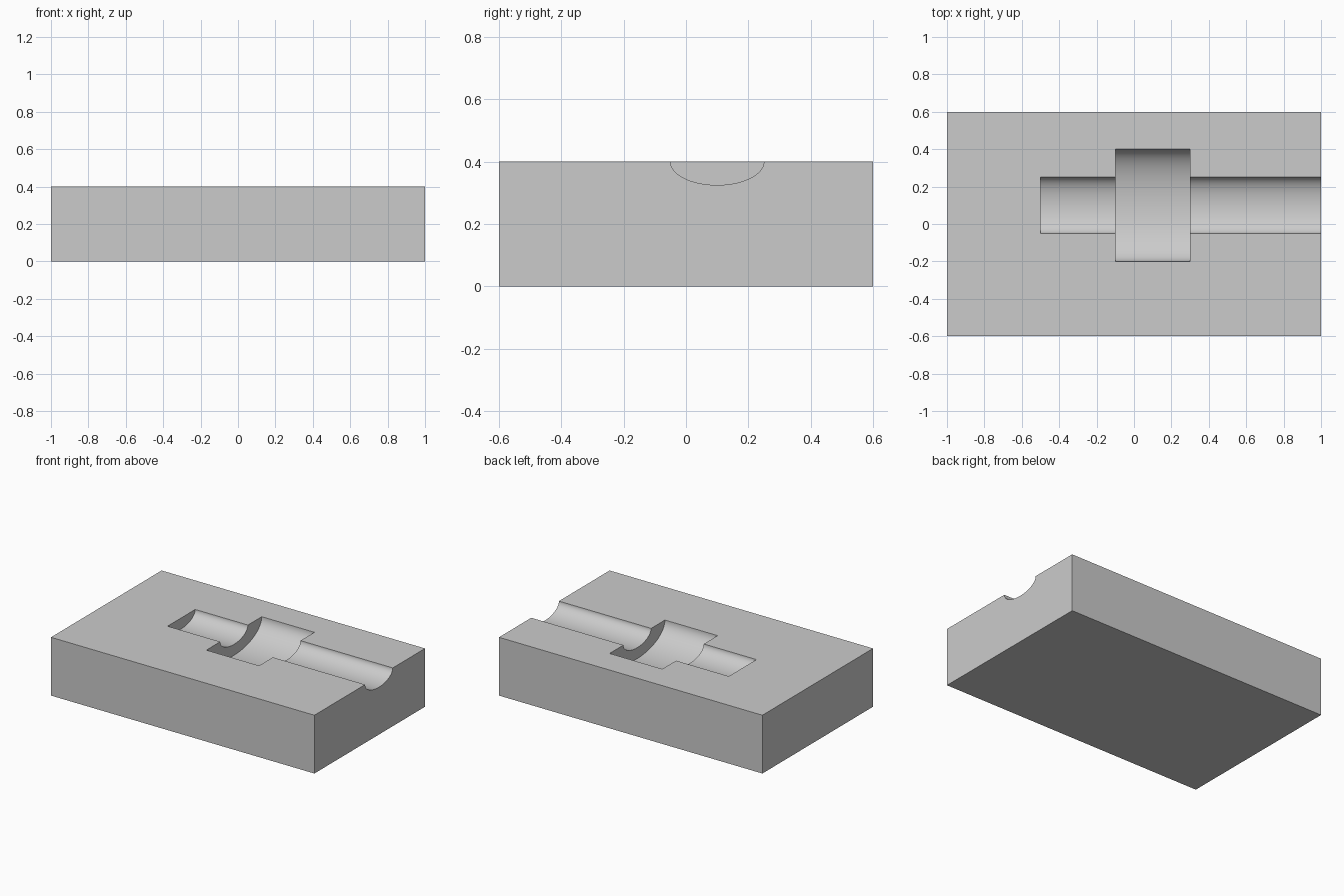
import bpy
import math

default_cube = bpy.data.objects.get("Cube")
if default_cube:
    bpy.data.objects.remove(default_cube, do_unlink=True)

LENGTH, WIDTH, HEIGHT = 2.0, 1.2, 0.4
GROOVE_Y = 0.1

grey = bpy.data.materials.new("plain_grey")
grey.use_nodes = True
colour = (0.6, 0.6, 0.6, 1)
grey.diffuse_color = colour
grey.node_tree.nodes["Principled BSDF"].inputs["Base Color"].default_value = colour


def groove_cutter(name, x_start, x_end, half_width):
    """Elliptical bar along x, half as deep as it is wide, centred on the top face."""
    bpy.ops.mesh.primitive_cylinder_add(
        vertices=96, radius=half_width, depth=x_end - x_start,
        location=((x_start + x_end) / 2, GROOVE_Y, HEIGHT),
        rotation=(0, math.pi / 2, 0))
    cutter = bpy.context.object
    cutter.name = name
    cutter.scale.x = 0.5
    cutter.data.materials.append(grey)
    cutter.hide_render = True
    return cutter


# Solid block
bpy.ops.mesh.primitive_cube_add(size=1, location=(0, 0, HEIGHT / 2))
block = bpy.context.object
block.name = "grooved_block"
block.scale = (LENGTH, WIDTH, HEIGHT)
bpy.ops.object.transform_apply(location=True, rotation=False, scale=True)
block.data.materials.append(grey)

# Long groove open at one end, and the wider pocket across it
cutters = [
    groove_cutter("long_groove_cutter", -0.5, 1.2, 0.15),
    groove_cutter("wide_pocket_cutter", -0.1, 0.3, 0.3),
]

bpy.ops.object.select_all(action='DESELECT')
block.select_set(True)
bpy.context.view_layer.objects.active = block
for cutter in cutters:
    cut = block.modifiers.new(cutter.name, 'BOOLEAN')
    cut.operation = 'DIFFERENCE'
    cut.solver = 'EXACT'
    cut.object = cutter
    bpy.ops.object.modifier_apply(modifier=cut.name)
for cutter in cutters:
    bpy.data.objects.remove(cutter, do_unlink=True)

# Smooth groove floors, crisp edges
bpy.ops.object.shade_smooth_by_angle(angle=math.radians(30))
